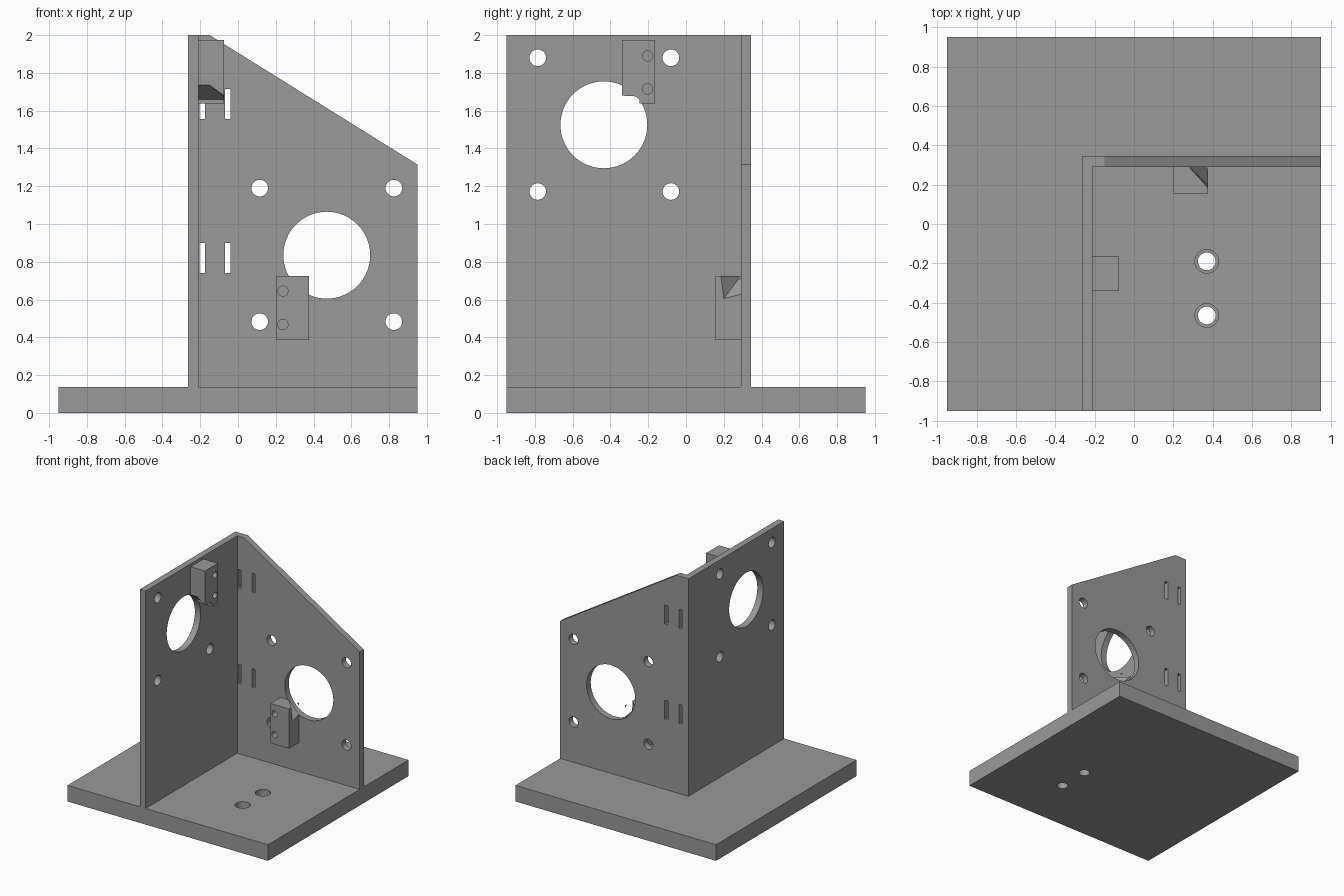
import bpy, bmesh, math
from mathutils import Vector, Matrix

if "Cube" in bpy.data.objects:
    bpy.data.objects.remove(bpy.data.objects["Cube"])

grey = bpy.data.materials.new("plain grey")
grey.diffuse_color = (0.32, 0.32, 0.32, 1)
grey.use_nodes = True
grey.node_tree.nodes["Principled BSDF"].inputs["Base Color"].default_value = grey.diffuse_color


def finish(name, bm):
    bmesh.ops.recalc_face_normals(bm, faces=bm.faces)
    mesh = bpy.data.meshes.new(name)
    bm.to_mesh(mesh)
    bm.free()
    ob = bpy.data.objects.new(name, mesh)
    bpy.context.collection.objects.link(ob)
    mesh.materials.append(grey)
    return ob


def box(name, x0, x1, y0, y1, z0, z1):
    bm = bmesh.new()
    bmesh.ops.create_cube(bm, size=1)
    for v in bm.verts:
        v.co = Vector(((x0 + x1) / 2 + v.co.x * (x1 - x0),
                       (y0 + y1) / 2 + v.co.y * (y1 - y0),
                       (z0 + z1) / 2 + v.co.z * (z1 - z0)))
    return finish(name, bm)


def cylinder(axis, center, r, depth, sides=32):
    turn = {"x": Matrix.Rotation(math.pi / 2, 4, "Y"),
            "y": Matrix.Rotation(math.pi / 2, 4, "X"),
            "z": Matrix.Identity(4)}[axis]
    bm = bmesh.new()
    bmesh.ops.create_cone(bm, cap_ends=True, segments=sides, radius1=r, radius2=r,
                          depth=depth, matrix=Matrix.Translation(center) @ turn)
    return finish("hole_cutter", bm)


def hull(points):
    bm = bmesh.new()
    for p in points:
        bm.verts.new(p)
    res = bmesh.ops.convex_hull(bm, input=bm.verts)
    loose = {g for g in res["geom_interior"] + res["geom_unused"]
             if isinstance(g, bmesh.types.BMVert)}
    bmesh.ops.delete(bm, geom=list(loose), context="VERTS")
    return finish("relief_cutter", bm)


def cut(target, cutters):
    for c in cutters:
        mod = target.modifiers.new("cut", "BOOLEAN")
        mod.operation, mod.solver, mod.object = "DIFFERENCE", "EXACT", c
    bpy.context.view_layer.update()
    dg = bpy.context.evaluated_depsgraph_get()
    mesh = bpy.data.meshes.new_from_object(target.evaluated_get(dg))
    target.modifiers.clear()
    target.data = mesh
    mesh.materials.clear()
    mesh.materials.append(grey)
    for c in cutters:
        bpy.data.objects.remove(c)


# Base plate with two counterbored screw holes
base = box("base_plate", -0.95, 0.95, -0.95, 0.95, 0, 0.138)
holes = []
for y in (-0.19, -0.465):
    holes += [cylinder("z", (0.37, y, 0.07), 0.045, 0.4),
              cylinder("z", (0.37, y, 0.17), 0.06, 0.2)]
cut(base, holes)

# Side wall with motor opening and four bolt holes
side = box("side_wall", -0.265, -0.21, -0.95, 0.29, 0.138, 2)
holes = [cylinder("x", (-0.24, -0.435, 1.525), 0.23, 0.2, 64)]
holes += [cylinder("x", (-0.24, y, z), 0.044, 0.2)
          for y in (-0.785, -0.08) for z in (1.88, 1.172)]
cut(side, holes)

# Back wall with sloping top, motor opening, bolt holes and tie slots
bm = bmesh.new()
outline = [(-0.265, 0.138), (0.95, 0.138), (0.95, 1.315), (-0.15, 2), (-0.265, 2)]
face = bm.faces.new([bm.verts.new((x, 0.29, z)) for x, z in outline])
new = bmesh.ops.extrude_face_region(bm, geom=[face])["geom"]
bmesh.ops.translate(bm, vec=(0, 0.055, 0),
                    verts=[g for g in new if isinstance(g, bmesh.types.BMVert)])
back = finish("back_wall", bm)
holes = [cylinder("y", (0.47, 0.32, 0.835), 0.23, 0.2, 64)]
holes += [cylinder("y", (x, 0.32, z), 0.044, 0.2)
          for x in (0.115, 0.825) for z in (1.19, 0.483)]
holes += [box("slot_cutter", x, x + 0.03, 0.2, 0.4, z, z + 0.16)
          for x in (-0.205, -0.07) for z in (0.74, 1.555)]
cut(back, holes)

# Switch block on the side wall, relieved beside the opening
upper = box("side_switch_block", -0.21, -0.075, -0.34, -0.165, 1.637, 1.975)
relief = [(-0.23, -0.34, 1.735), (-0.15, -0.34, 1.735), (-0.055, -0.34, 1.665),
          (-0.23, -0.247, 1.66), (-0.055, -0.247, 1.66)]
relief += [(x, y - 0.05, z) for x, y, z in relief[:3]]
relief += [(x, y, 1.55) for x, y, z in relief]
cut(upper, [hull(relief)] + [cylinder("x", (-0.12, -0.203, z), 0.027, 0.14)
                             for z in (1.89, 1.715)])

# Switch block on the back wall, with a slanted corner relief
lower = box("back_switch_block", 0.20, 0.375, 0.155, 0.29, 0.385, 0.725)
relief = [(0.28, 0.29, 0.725), (0.375, 0.185, 0.725),
          (0.375, 0.2, 0.605), (0.375, 0.29, 0.628)]
relief += [(x + 0.05, y, z) for x, y, z in relief[:4]] + \
          [(x, y, z + 0.05) for x, y, z in relief[:4]] + \
          [(0.30, 0.34, 0.725), (0.395, 0.34, 0.628), (0.30, 0.34, 0.775)]
cut(lower, [hull(relief)] + [cylinder("y", (0.238, 0.2, z), 0.027, 0.14)
                             for z in (0.645, 0.468)])

# Smooth the round holes, keep the edges sharp
for ob in (base, side, back, upper, lower):
    bpy.ops.object.select_all(action="DESELECT")
    ob.select_set(True)
    bpy.context.view_layer.objects.active = ob
    bpy.ops.object.shade_smooth_by_angle(angle=math.radians(30))
